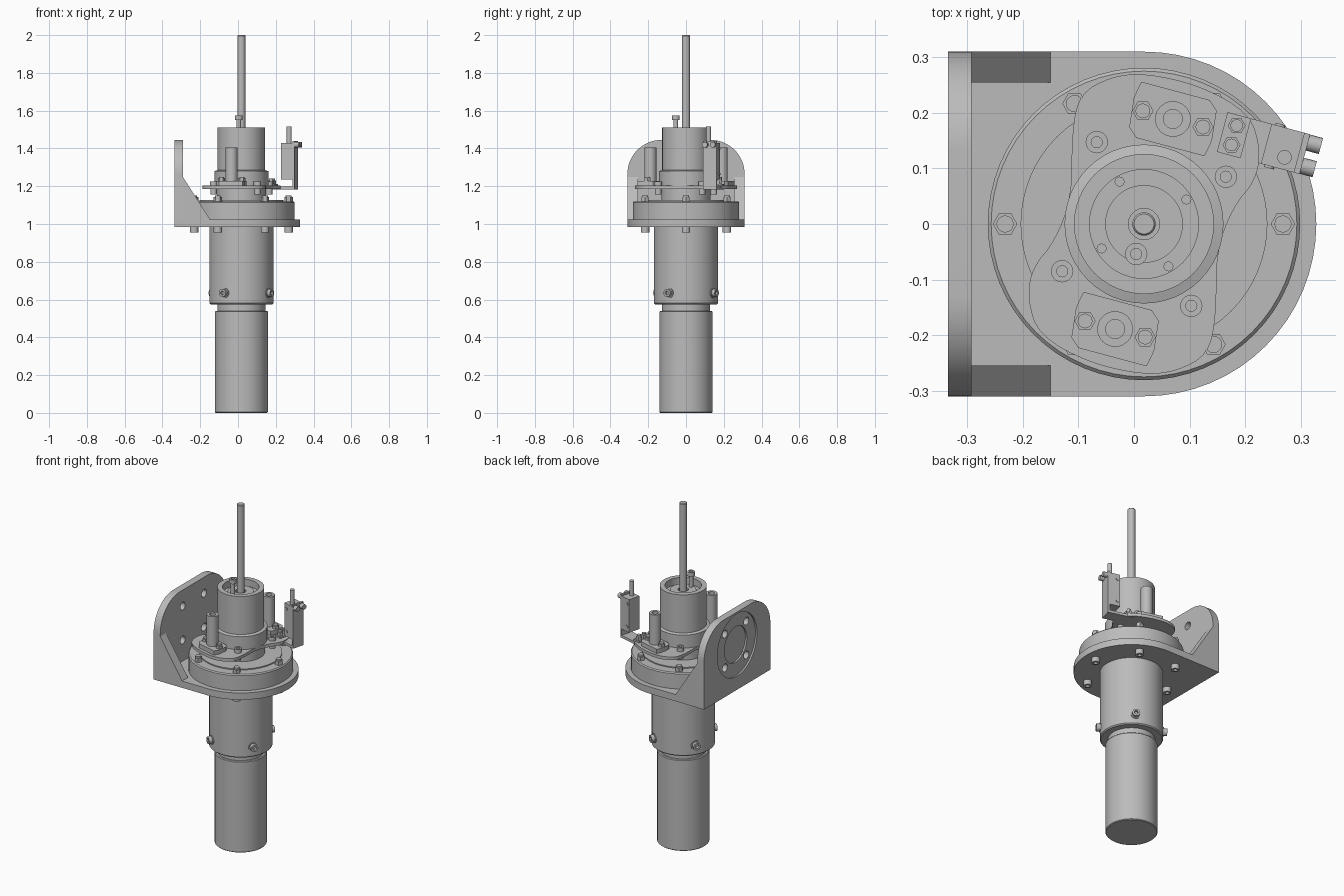
import bpy, bmesh
from math import sin, cos, pi, radians
from mathutils import Vector, Matrix

cube = bpy.data.objects.get("Cube")
if cube:
    bpy.data.objects.remove(cube, do_unlink=True)

grey = bpy.data.materials.new("machined grey")
grey.use_nodes = True
grey.diffuse_color = (0.5, 0.5, 0.5, 1)
grey.node_tree.nodes["Principled BSDF"].inputs["Base Color"].default_value = (0.5, 0.5, 0.5, 1)

AXIS = Vector((0.018, 0, 0))
UP = Vector((0, 0, 1))
parts = []


def finish(name, bm):
    bmesh.ops.remove_doubles(bm, verts=bm.verts, dist=1e-5)
    bmesh.ops.recalc_face_normals(bm, faces=bm.faces)
    mesh = bpy.data.meshes.new(name)
    bm.to_mesh(mesh)
    bm.free()
    mesh.materials.append(grey)
    ob = bpy.data.objects.new(name, mesh)
    bpy.context.collection.objects.link(ob)
    parts.append(ob)
    return ob


def lathe(name, profile, base=AXIS, direction=UP, steps=48):
    """Revolve (radius, height) points around a direction through base."""
    bm = bmesh.new()
    vs = [bm.verts.new((r, 0, h)) for r, h in profile]
    es = [bm.edges.new(pair) for pair in zip(vs, vs[1:])]
    bmesh.ops.spin(bm, geom=vs + es, cent=(0, 0, 0), axis=(0, 0, 1),
                   angle=2 * pi, steps=steps)
    turn = UP.rotation_difference(direction).to_matrix().to_4x4()
    bm.transform(Matrix.Translation(base) @ turn)
    return finish(name, bm)


def rod(name, r, h0, h1, base=AXIS, direction=UP, steps=24):
    return lathe(name, [(0, h0), (r, h0), (r, h1), (0, h1)], base, direction, steps)


def prism(name, points, place, a, b):
    """Extrude a flat outline from a to b; place(u, v, w) gives the position."""
    bm = bmesh.new()
    low, high = ([bm.verts.new(place(u, v, w)) for u, v in points] for w in (a, b))
    bm.faces.new(low)
    bm.faces.new(high)
    n = len(points)
    for i in range(n):
        j = (i + 1) % n
        bm.faces.new((low[i], low[j], high[j], high[i]))
    return finish(name, bm)


def cut(ob, cutter):
    mod = ob.modifiers.new("cut", 'BOOLEAN')
    mod.operation, mod.solver, mod.object = 'DIFFERENCE', 'EXACT', cutter
    bpy.context.view_layer.objects.active = ob
    bpy.ops.object.modifier_apply(modifier=mod.name)
    parts.remove(cutter)
    bpy.data.objects.remove(cutter, do_unlink=True)


def socket_screw(name, r, h0, h1, base, direction=UP):
    s, d = r * 0.5, (h1 - h0) * 0.5
    lathe(name, [(0, h0), (r, h0), (r, h1), (s, h1), (s, h1 - d), (0, h1 - d)],
          base, direction, 20)


def hex_nut(name, r, z0, z1, base):
    rod(name, r, z0, z0 + (z1 - z0) * 0.7, base, steps=6)
    rod(name + "_stud", r * 0.7, z0, z1, base, steps=16)


def polar(r, degrees):
    t = radians(degrees)
    return AXIS + Vector((r * cos(t), r * sin(t), 0))


def arc(cx, cy, r, a0, a1, n=16):
    ts = [radians(a0 + (a1 - a0) * i / n) for i in range(n + 1)]
    return [(cx + r * cos(t), cy + r * sin(t)) for t in ts]


def flat(u, v, w):
    return (u, v, w)


# Motor can, neck and clamp housing
lathe("motor_can", [(0, 0), (0.136, 0), (0.14, 0.004), (0.14, 0.536), (0.136, 0.54), (0, 0.54)])
rod("motor_neck", 0.127, 0.54, 0.58, steps=48)
lathe("clamp_housing", [(0, 0.575), (0.164, 0.575), (0.17, 0.581), (0.17, 0.985), (0, 0.985)])
for i in range(4):
    a = radians(58 + 90 * i)
    out = Vector((cos(a), sin(a), 0))
    centre = AXIS + UP * 0.635
    rod("clamp_boss", 0.027, 0.14, 0.173, centre, out)
    socket_screw("clamp_screw", 0.021, 0.16, 0.192, centre, out)

# Mounting bracket: round-nosed base, arched wall and side gussets
base_outline = [(-0.335, -0.31)] + arc(0.018, 0, 0.31, -90, 90, 32) + [(-0.335, 0.31)]
prism("base_plate", base_outline, flat, 0.985, 1.025)
wall_outline = ([(-0.31, 0.985), (0.31, 0.985)] + arc(0.13, 1.265, 0.18, 0, 90)
                + arc(-0.13, 1.265, 0.18, 90, 180))
wall = prism("bracket_wall", wall_outline, lambda u, v, w: (w, u, v), -0.335, -0.292)
X = Vector((1, 0, 0))
WALL_Z = 1.25
for radius, depth in ((0.185, 0.01), (0.105, 0.02)):
    cut(wall, rod("wall_recess_cutter", radius, -0.4, -0.335 + depth, UP * WALL_Z, X, 48))
for y in (-0.1, 0.1):
    for z in (-0.1, 0.1):
        cut(wall, rod("wall_hole_cutter", 0.023, -0.4, -0.2, Vector((0, y, WALL_Z + z)), X))
gusset = [(-0.3, 1.02), (-0.15, 1.02), (-0.15, 1.027), (-0.292, 1.25), (-0.3, 1.25)]
for side in (-1, 1):
    prism("bracket_gusset", gusset, lambda u, v, w: (u, w * side, v), 0.255, 0.31)

# Bearing flange with its ring of bolts
lathe("bearing_flange", [(0, 1.025), (0.281, 1.025), (0.281, 1.114), (0.275, 1.12),
                         (0.222, 1.12), (0.222, 1.126), (0, 1.126)], steps=64)
for i in range(6):
    p = polar(0.25, 60 * i)
    hex_nut("flange_nut", 0.022, 1.12, 1.152, p)
    socket_screw("flange_screw_head", 0.022, -0.985, -0.955, p, -UP)

# Central hub with open, stepped top
lathe("hub", [(0, 1.12), (0.13, 1.12), (0.13, 1.185), (0.143, 1.185), (0.143, 1.28),
              (0.126, 1.285), (0.126, 1.51), (0.098, 1.51), (0.098, 1.47), (0.07, 1.47),
              (0.07, 1.485), (0.028, 1.485), (0.028, 1.45), (0, 1.45)])
lathe("spindle", [(0, 1.4), (0.021, 1.4), (0.021, 1.996), (0.018, 2), (0, 2)], steps=24)
for i in range(4):
    rod("hub_pin", 0.009, 1.46, 1.476, polar(0.088, 30 + 90 * i), steps=12)
stop = Vector((0.004, -0.054, 0))
rod("stop_screw_shank", 0.012, 1.46, 1.55, stop, steps=16)
socket_screw("stop_screw_head", 0.02, 1.55, 1.575, stop)

# Two-lobed yoke plate, its outline rounded by corner cutting
half = [(-0.16, -0.03), (-0.13, 0.05), (-0.13, 0.17), (-0.115, 0.235), (-0.06, 0.265),
        (0, 0.272), (0.1, 0.25), (0.19, 0.2), (0.21, 0.135), (0.202, 0.08)]
outline = [Vector(p) for p in half] + [-Vector(p) for p in half]
for _ in range(2):
    outline = [p.lerp(q, t) for p, q in zip(outline, outline[1:] + outline[:1])
               for t in (0.25, 0.75)]
prism("yoke_plate", [(p.x + AXIS.x, p.y) for p in outline], flat, 1.185, 1.203)
for i in range(4):
    p = polar(0.17, 30 + 90 * i)
    socket_screw("yoke_screw", 0.02, 1.2, 1.225, p)
    rod("yoke_screw_end", 0.017, 1.155, 1.186, p, steps=16)

# Guide posts on lozenge feet, one on each lobe
tilt = Matrix.Rotation(radians(-15), 3, 'Z')
foot = [(-0.072, -0.035), (-0.055, -0.05), (0.072, -0.05), (0.078, -0.02),
        (0.072, 0.035), (0.055, 0.05), (-0.072, 0.05), (-0.078, 0.02)]
for sign in (1, -1):
    centre = AXIS + Vector((0.052, 0.189, 0)) * sign
    prism("post_foot", foot, lambda u, v, w: centre + tilt @ Vector((u, v, w)), 1.2, 1.228)
    lathe("guide_post", [(0, 1.22), (0.032, 1.22), (0.032, 1.405), (0.017, 1.405),
                         (0.017, 1.37), (0, 1.37)], centre, steps=32)
    for u in (-0.056, 0.056):
        hex_nut("foot_nut", 0.019, 1.225, 1.25, centre + tilt @ Vector((u, 0, 0)))

# Sensor on an angled bracket
SENSOR = Vector((0.265, 0.137, 0))
along, across = tilt @ X, tilt @ Vector((0, 1, 0))


def sensor_box(name, u0, u1, v, z0, z1):
    prism(name, [(u0, -v), (u1, -v), (u1, v), (u0, v)],
          lambda a, b, w: SENSOR + along * a + across * b + UP * w, z0, z1)


sensor_box("sensor_arm", -0.11, 0.044, 0.037, 1.183, 1.198)
sensor_box("sensor_arm_pad", -0.11, -0.066, 0.037, 1.198, 1.212)
sensor_box("sensor_upright", 0.033, 0.044, 0.037, 1.183, 1.44)
sensor_box("sensor_body", -0.028, 0.033, 0.037, 1.235, 1.43)
rod("sensor_plunger", 0.013, 1.42, 1.515, SENSOR + along * 0.01 - across * 0.015)
for v in (-0.018, 0.018):
    hex_nut("sensor_arm_nut", 0.016, 1.21, 1.24, SENSOR - along * 0.088 + across * v)
    rod("sensor_bolt", 0.015, 0.04, 0.068, SENSOR + across * v * 1.2 + UP * 1.42, along, 16)
for z in (1.265, 1.4):
    rod("sensor_pin", 0.009, -0.041, 0.041, SENSOR - along * 0.012 + UP * z, across, 16)

# Smooth round surfaces, keep edges sharp
bpy.ops.object.select_all(action='DESELECT')
for ob in parts:
    ob.select_set(True)
bpy.context.view_layer.objects.active = parts[0]
bpy.ops.object.shade_smooth_by_angle(angle=radians(30))
